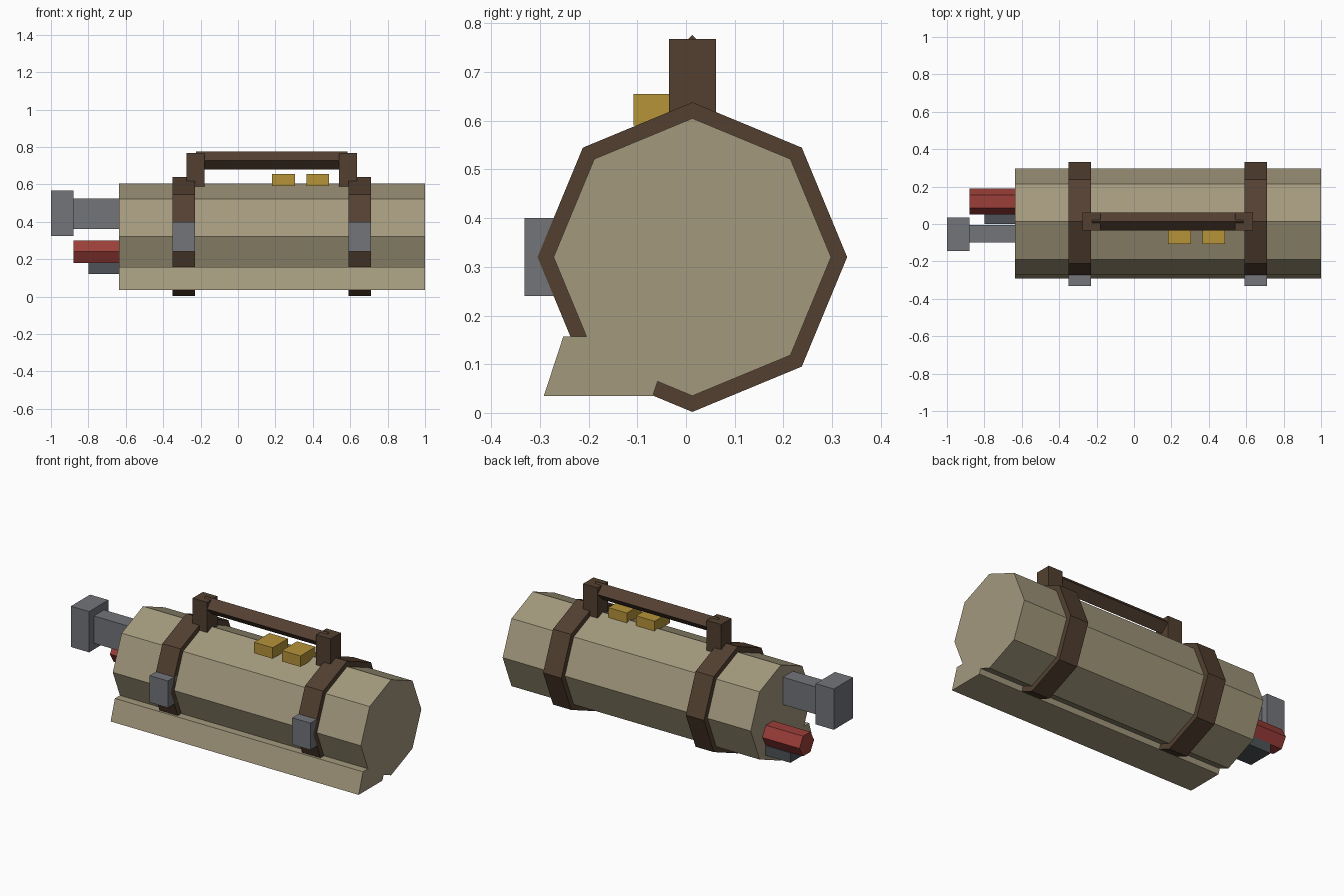
import bpy, math

if "Cube" in bpy.data.objects:
    bpy.data.objects.remove(bpy.data.objects["Cube"])


def material(name, rgb):
    m = bpy.data.materials.new(name)
    lin = [(c / 255 / 12.92) if c / 255 < 0.04045 else ((c / 255 + 0.055) / 1.055) ** 2.4 for c in rgb]
    m.diffuse_color = (*lin, 1)
    m.use_nodes = True
    m.node_tree.nodes["Principled BSDF"].inputs["Base Color"].default_value = m.diffuse_color
    return m


KHAKI = material("khaki", (163, 153, 125))
LEATHER = material("dark_leather", (83, 64, 49))
STEEL = material("grey_steel", (115, 117, 122))
DARK = material("dark_steel", (78, 84, 88))
RED = material("red", (155, 62, 56))
BRASS = material("brass", (181, 147, 56))


def prism(name, profile, x0, x1, mat):
    """Extrude a counter-clockwise (y, z) profile along x."""
    n = len(profile)
    verts = [(x, y, z) for x in (x0, x1) for y, z in profile]
    faces = [list(range(n))[::-1], list(range(n, 2 * n))]
    faces += [(i, (i + 1) % n, n + (i + 1) % n, n + i) for i in range(n)]
    me = bpy.data.meshes.new(name)
    me.from_pydata(verts, [], faces)
    me.materials.append(mat)
    ob = bpy.data.objects.new(name, me)
    bpy.context.collection.objects.link(ob)
    return ob


def ngon(n, r, y, z, start=0.0):
    return [(y + r * math.cos(start + math.tau * i / n),
             z + r * math.sin(start + math.tau * i / n)) for i in range(n)]


def box(name, x0, x1, y0, y1, z0, z1, mat):
    return prism(name, [(y0, z0), (y1, z0), (y1, z1), (y0, z1)], x0, x1, mat)


CY, CZ = 0.013, 0.32

# Octagonal canister and the slanted rail along its lower front
prism("canister", ngon(8, 0.285, CY, CZ), -0.635, 1.0, KHAKI)
prism("lower_rail", [(-0.292, 0.035), (-0.068, 0.035), (-0.028, 0.157), (-0.252, 0.157)],
      -0.635, 1.0, KHAKI)

# Straps with buckles, and the handle posts
for side, x, px in (("left", -0.29, -0.2275), ("right", 0.65, 0.5875)):
    prism(side + "_strap", ngon(8, 0.318, CY, CZ), x - 0.06, x + 0.06, LEATHER)
    box(side + "_buckle", x - 0.06, x + 0.06, -0.332, -0.24, 0.24, 0.40, STEEL)
    box(side + "_handle_post", px - 0.0475, px + 0.0475, -0.035, 0.062, 0.588, 0.768, LEATHER)

# Diamond-section handle bar
prism("handle_bar", ngon(4, 0.048, CY, 0.728), -0.225, 0.585, LEATHER)

# Brass buttons on top
for i, x in enumerate((0.243, 0.426)):
    box(f"button_{i + 1}", x - 0.061, x + 0.061, -0.108, 0.035, 0.59, 0.655, BRASS)

# Nozzle, red tube and dark bracket on the left end
box("nozzle_neck", -0.88, -0.60, -0.10, -0.005, 0.362, 0.525, STEEL)
box("nozzle_cap", -1.0, -0.88, -0.145, 0.036, 0.325, 0.568, STEEL)
prism("red_tube", ngon(6, 0.069, 0.12, 0.24), -0.88, -0.60, RED)
box("tube_bracket", -0.80, -0.60, 0.0, 0.16, 0.122, 0.181, DARK)
